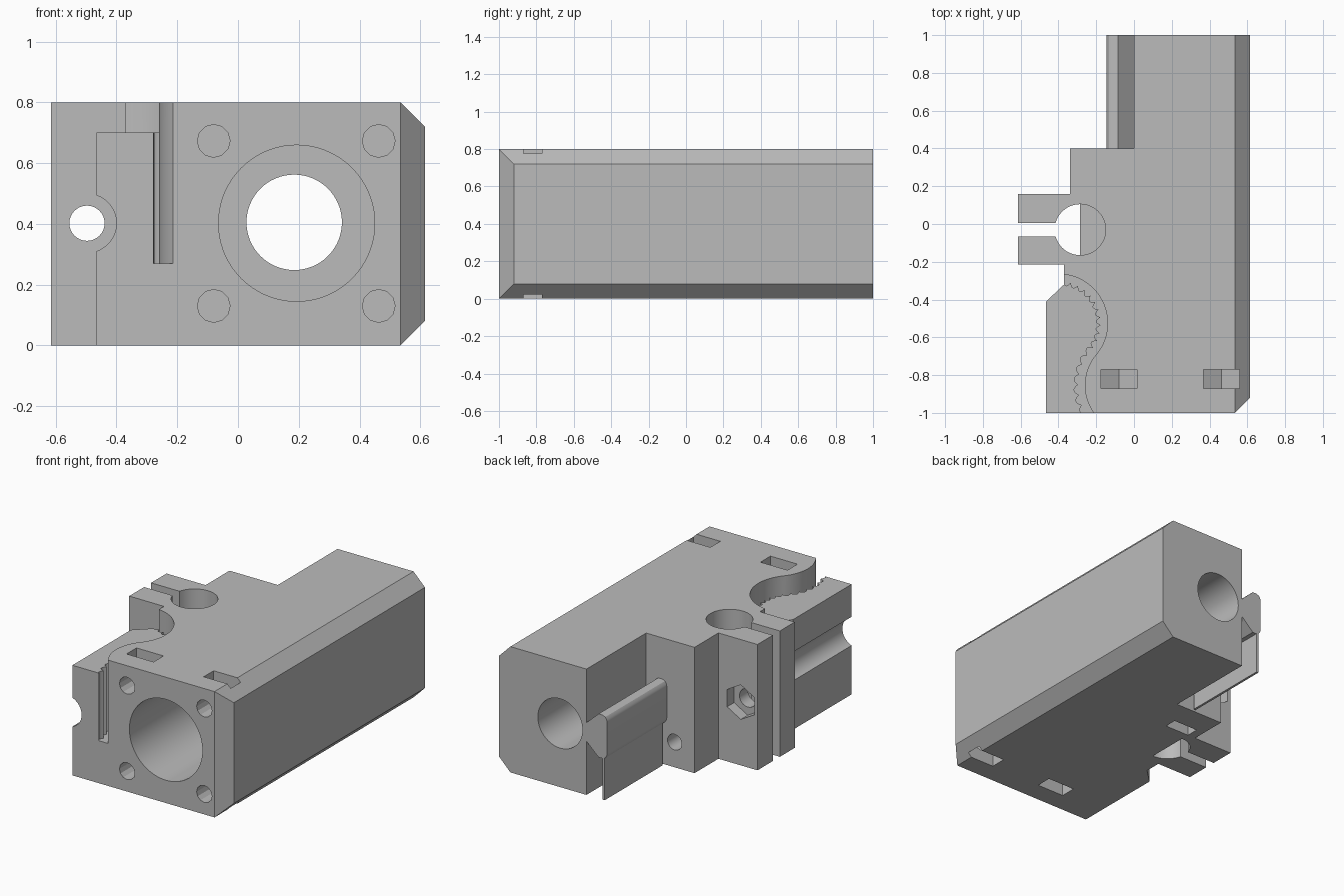
import bpy, bmesh
from math import sin, cos, radians, pi
from mathutils import Matrix, Vector

cube = bpy.data.objects.get("Cube")
if cube:
    bpy.data.objects.remove(cube, do_unlink=True)

grey = bpy.data.materials.new("plain grey")
grey.use_nodes = True
colour = (0.5, 0.5, 0.5, 1)
grey.diffuse_color = colour
grey.node_tree.nodes["Principled BSDF"].inputs["Base Color"].default_value = colour


def prism(name, points, start, end, axis="z"):
    """Extrude a flat outline: (x, y) along z, or (x, z) along y."""
    bm = bmesh.new()
    place = (lambda p, t: (p[0], p[1], t)) if axis == "z" else (lambda p, t: (p[0], t, p[1]))
    face = bm.faces.new([bm.verts.new(place(p, start)) for p in points])
    new = bmesh.ops.extrude_face_region(bm, geom=[face])["geom"]
    shift = Vector(place((0, 0), end - start))
    bmesh.ops.translate(bm, vec=shift, verts=[v for v in new if isinstance(v, bmesh.types.BMVert)])
    bmesh.ops.recalc_face_normals(bm, faces=bm.faces)
    mesh = bpy.data.meshes.new(name)
    bm.to_mesh(mesh)
    bm.free()
    obj = bpy.data.objects.new(name, mesh)
    mesh.materials.append(grey)
    bpy.context.collection.objects.link(obj)
    return obj


def ring(x, y, r, sides=48, turn=0.0):
    return [(x + r * cos(turn + 2 * pi * i / sides), y + r * sin(turn + 2 * pi * i / sides))
            for i in range(sides)]


def box(x0, x1, y0, y1):
    return [(x0, y0), (x1, y0), (x1, y1), (x0, y1)]


def cut(target, cutter):
    cutter.hide_render = True
    mod = target.modifiers.new("cut", "BOOLEAN")
    mod.operation, mod.solver, mod.object = "DIFFERENCE", "EXACT", cutter
    bpy.context.view_layer.objects.active = target
    bpy.ops.object.modifier_apply(modifier=mod.name)
    bpy.data.objects.remove(cutter, do_unlink=True)


# Main block with its split clamp lugs
outline = [(-.465, -1), (.615, -1), (.615, 1), (0, 1), (0, .4), (-.34, .4), (-.34, .16),
           (-.615, .16), (-.615, -.215), (-.37, -.215), (-.37, -.32), (-.465, -.41)]
body = prism("carriage_body", outline, 0, .8)

# Chamfer the outer side, except at the back
bm = bmesh.new()
bm.from_mesh(body.data)
rim = [e for e in bm.edges if all(v.co.x > .6 for v in e.verts)
       and not all(v.co.y > .9 for v in e.verts)]
bmesh.ops.bevel(bm, geom=rim, offset=.08, segments=1, affect="EDGES")
bm.to_mesh(body.data)
bm.free()

# Stepped bearing bore
cut(body, prism("bearing_bore", ring(.193, .402, .257, 72), -1.1, .25, "y"))
cut(body, prism("rod_bore", ring(.185, .405, .157, 64), 0, 1.1, "y"))

# Front screw holes and their hexagonal nut slots
for x in (-.08, .463):
    for z, out in ((.673, 1), (.13, -1)):
        cut(body, prism("screw_hole", ring(x, z, .054, 12), -1.1, -.6, "y"))
        w = .095
        slot = [(x - w, z + out * .3), (x - w, z - out * .055), (x, z - out * .11),
                (x + w, z - out * .055), (x + w, z + out * .3)]
        cut(body, prism("nut_slot", slot, -.87, -.77, "y"))

# Vertical rod clamp, its split, clamp screw and nut trap
cut(body, prism("clamp_bore", ring(-.285, -.03, .135, 48), -.1, .9))
cut(body, prism("clamp_split", box(-.7, -.35, -.065, .005), -.1, .9))
cut(body, prism("clamp_screw", ring(-.497, .402, .058, 32), -.3, .3, "y"))
cut(body, prism("clamp_nut", ring(-.497, .402, .11, 6, pi / 2), .09, .3, "y"))
cut(body, prism("screw_groove", ring(-.497, .402, .097, 40), -1.1, -.215, "y"))

# Set screw behind the clamp with a nut slot from below
cut(body, prism("set_screw", ring(-.2, .16, .05, 24), .05, .5, "y"))
cut(body, prism("set_nut", box(-.285, -.115, .16, .24), -.1, .25))


# S-shaped belt channel: two tangent arcs, offset towards the left
def belt_line(offset, steps=220):
    pts = []
    for i in range(steps + 1):
        s = i / steps
        d = offset(s)
        if s < .62:
            a, r, c = radians(95 - 135 * s / .62), .26 - d, (-.4, -.525)
        else:
            a, r, c = radians(140 + 83 * (s - .62) / .38), .252 + d, (-.008, -.854)
        pts.append((c[0] + r * cos(a), c[1] + r * sin(a)))
    return pts


smooth_wall = belt_line(lambda s: 0, 60)
toothed_wall = belt_line(lambda s: .036 + .022 * abs(sin(s * 20 * pi)))
cut(body, prism("island_step", [(-.8, -.265)] + smooth_wall + [(-.8, -1.03)], .7, .9))
cut(body, prism("belt_channel", smooth_wall + toothed_wall[::-1], .27, .9))

# Half floor closing the clamp bore
half = [(-.285 + .137 * cos(radians(a)), -.03 + .137 * sin(radians(a))) for a in range(-90, 91, 6)]
floor = prism("clamp_floor", half, 0, .02)

# Side rail with flared head, and the thin fin below it
rail_half = [(.01, .05), (-.085, .138), (-.115, .138), (-.132, .13), (-.142, .115), (-.145, .1)]
rail = prism("side_rail", [(x, .4 + z) for x, z in rail_half]
             + [(x, .4 - z) for x, z in rail_half[::-1]], .4, 1, "y")
fin = prism("rail_fin", box(-.128, -.113, 0, .27), .42, 1, "y")

# Smooth the bores, keep machined edges crisp
for obj in (body, floor, rail, fin):
    bpy.ops.object.select_all(action="DESELECT")
    obj.select_set(True)
    bpy.context.view_layer.objects.active = obj
    bpy.ops.object.shade_smooth_by_angle(angle=radians(28))
